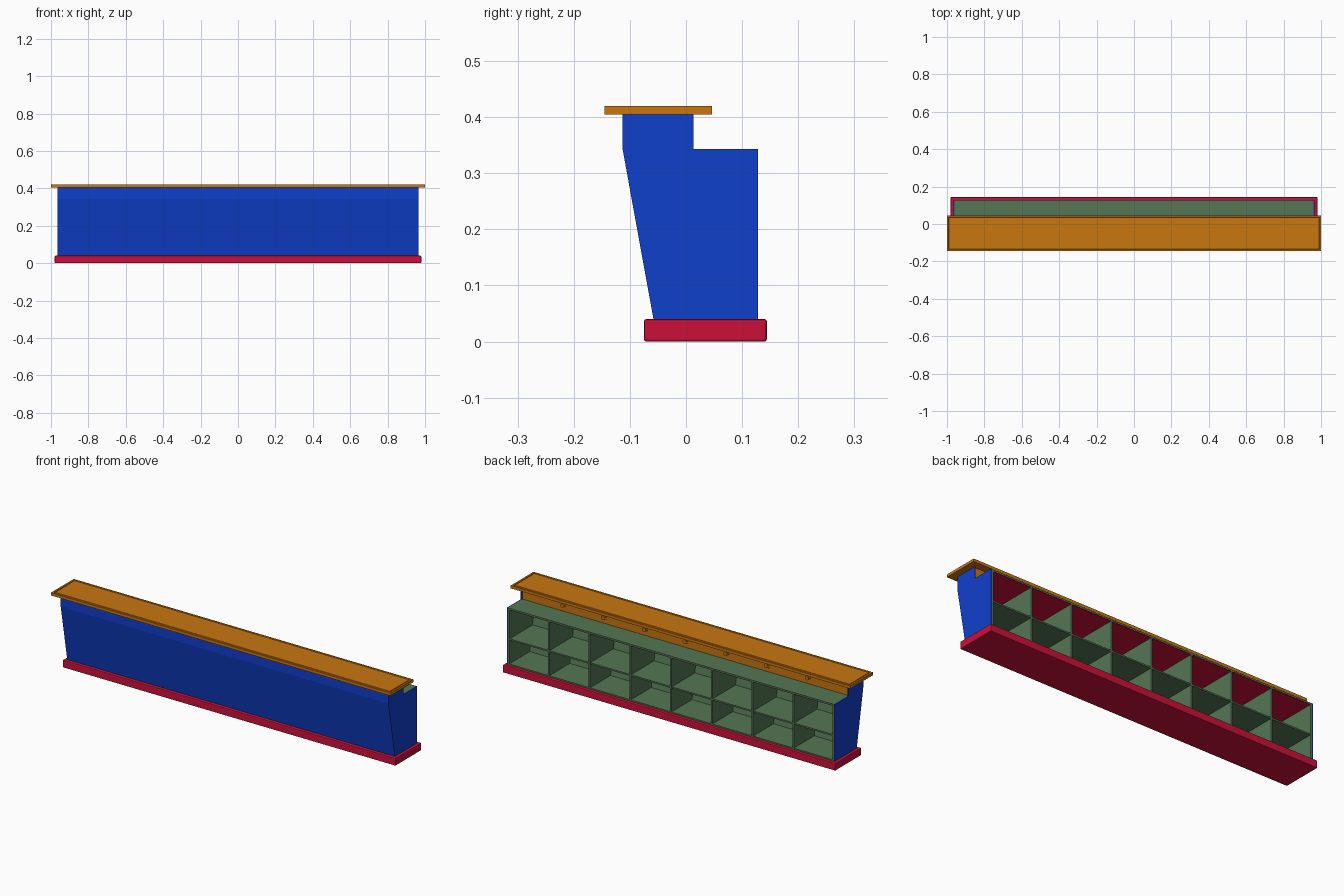
import bpy, bmesh, math
from mathutils import Matrix

if "Cube" in bpy.data.objects:
    bpy.data.objects.remove(bpy.data.objects["Cube"])


def material(name, rgb):
    m = bpy.data.materials.new(name)
    m.diffuse_color = (*rgb, 1)
    m.use_nodes = True
    m.node_tree.nodes["Principled BSDF"].inputs["Base Color"].default_value = m.diffuse_color
    return m


BLUE = material("blue", (0.005, 0.05, 0.6))
RED = material("red", (0.6, 0.005, 0.04))
ORANGE = material("orange", (0.58, 0.18, 0.005))
GREEN = material("green", (0.09, 0.18, 0.09))


def finish(name, bm, mat):
    bmesh.ops.recalc_face_normals(bm, faces=bm.faces)
    me = bpy.data.meshes.new(name)
    bm.to_mesh(me)
    bm.free()
    me.materials.append(mat)
    ob = bpy.data.objects.new(name, me)
    bpy.context.collection.objects.link(ob)
    return ob


def extrude_profile(name, yz, x0, x1, mat):
    """Extrude a (y, z) outline along x."""
    bm = bmesh.new()
    f = bm.faces.new([bm.verts.new((x0, y, z)) for y, z in yz])
    r = bmesh.ops.extrude_face_region(bm, geom=[f])
    verts = [v for v in r["geom"] if isinstance(v, bmesh.types.BMVert)]
    bmesh.ops.translate(bm, verts=verts, vec=(x1 - x0, 0, 0))
    return finish(name, bm, mat)


def box(name, x0, x1, y0, y1, z0, z1, mat, bevel=0):
    ob = extrude_profile(name, [(y0, z0), (y1, z0), (y1, z1), (y0, z1)], x0, x1, mat)
    if bevel:
        m = ob.modifiers.new("bevel", 'BEVEL')
        m.width, m.segments = bevel, 2
    return ob


# plinth
box("plinth", -0.98, 0.98, -0.075, 0.144, 0, 0.04, RED, 0.004)

# blue end panels and slanted front panel
END = [(-0.058, 0.04), (0.128, 0.04), (0.128, 0.343), (0.013, 0.343),
       (0.013, 0.405), (-0.113, 0.405), (-0.113, 0.343)]
for side, s in (("left", -1), ("right", 1)):
    extrude_profile("end_panel_" + side, END, s * 0.960, s * 0.965, BLUE)
FRONT = [(-0.058, 0.04), (-0.050, 0.04), (-0.105, 0.343), (-0.105, 0.405),
         (-0.113, 0.405), (-0.113, 0.343)]
extrude_profile("front_panel", FRONT, -0.960, 0.960, BLUE)

# countertop with a groove running around its border
bm = bmesh.new()
bmesh.ops.create_cube(bm, size=1, matrix=Matrix.Translation((0, -0.0495, 0.4125))
                      @ Matrix.Diagonal((2, 0.191, 0.015, 1)))
top = max(bm.faces, key=lambda f: f.calc_center_median().z)
for thick, depth in ((0.013, 0), (0.002, -0.004), (0.004, 0), (0.002, 0.004)):
    bmesh.ops.inset_region(bm, faces=[top], thickness=thick, depth=depth)
finish("countertop", bm, ORANGE)

# upper back board with its row of knobs
box("back_board", -0.960, 0.960, -0.004, 0.005, 0.343, 0.405, ORANGE)
CELL = 1.92 / 8
bm = bmesh.new()
for i in range(1, 8):
    x = -0.96 + i * CELL
    for r, y0, y1 in ((0.016, 0.005, 0.007), (0.006, 0.007, 0.010), (0.011, 0.010, 0.013)):
        bmesh.ops.create_cone(bm, cap_ends=True, segments=16, radius1=r, radius2=r,
                              depth=y1 - y0,
                              matrix=Matrix.Translation((x, (y0 + y1) / 2, 0.374))
                              @ Matrix.Rotation(math.pi / 2, 4, 'X'))
finish("knobs", bm, ORANGE)

# shelf unit: top, ceiling lining, floor, middle shelf, slanted back wall
box("shelf_top", -0.960, 0.960, -0.09, 0.128, 0.335, 0.343, GREEN)
box("shelf_ceiling", -0.955, 0.955, -0.09, 0.127, 0.333, 0.335, RED)
box("shelf_floor", -0.960, 0.960, -0.050, 0.128, 0.04, 0.047, GREEN)
box("middle_shelf", -0.960, 0.960, -0.070, 0.126, 0.172, 0.180, GREEN)
extrude_profile("shelf_back_wall", [(-0.050, 0.04), (-0.043, 0.04), (-0.095, 0.335),
                                    (-0.102, 0.335)], -0.960, 0.960, GREEN)

# upright dividers
DIV = [(-0.045, 0.045), (0.128, 0.045), (0.128, 0.335), (-0.096, 0.335)]
for i in range(9):
    x = max(-0.9555, min(0.9555, -0.96 + i * CELL))
    extrude_profile("divider_%d" % i, DIV, x - 0.0045, x + 0.0045, GREEN)
